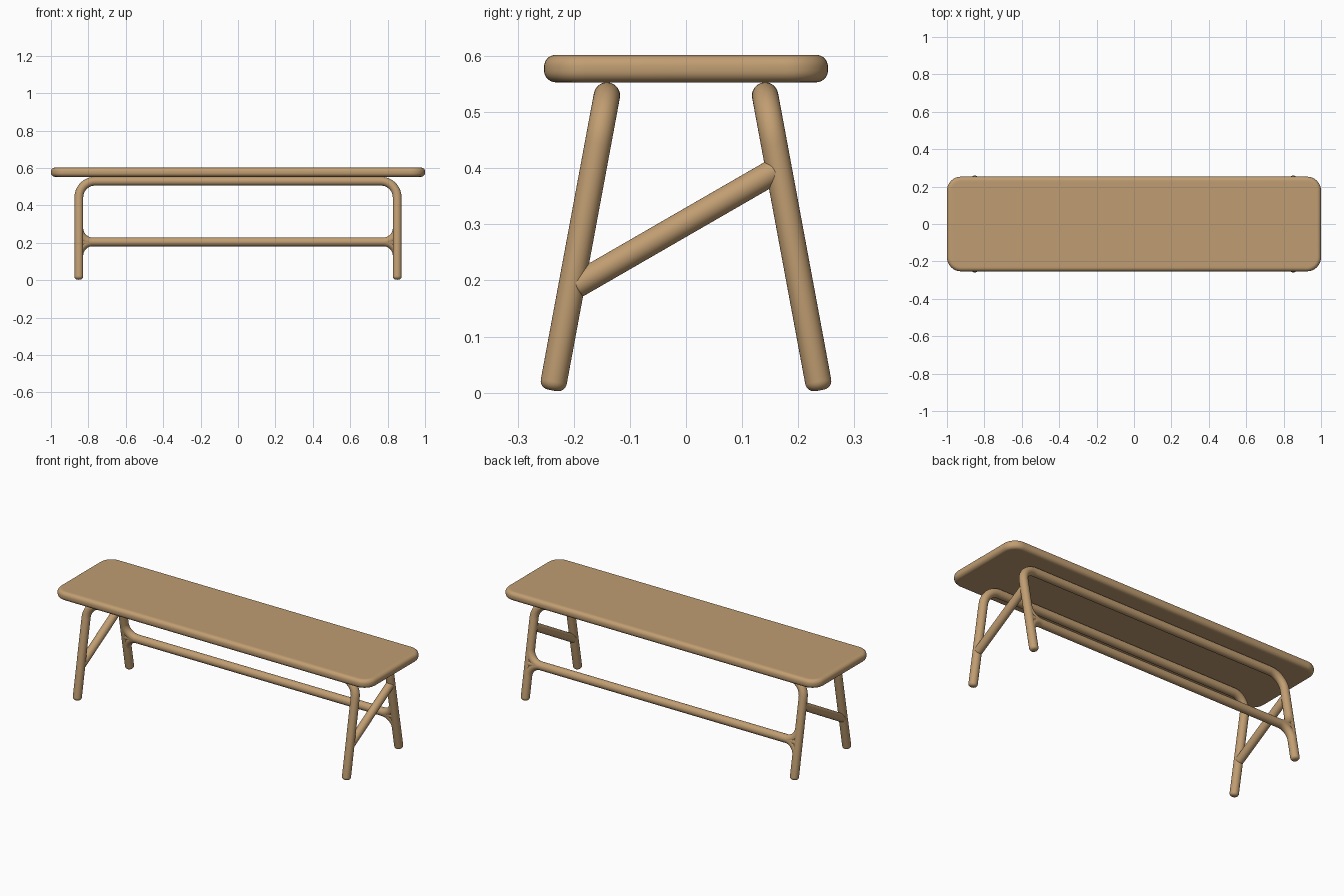
import bpy, bmesh, math
from mathutils import Vector

if "Cube" in bpy.data.objects:
    bpy.data.objects.remove(bpy.data.objects["Cube"])

wood = bpy.data.materials.new("light wood")
wood.diffuse_color = (0.53, 0.34, 0.168, 1)
wood.use_nodes = True
wood.node_tree.nodes["Principled BSDF"].inputs["Base Color"].default_value = wood.diffuse_color

R = 0.0235                       # tube radius
LEG_X = 0.851                    # leg axis
FOOT = Vector((0, 0.2385, 0.004))
TOP = Vector((0, 0.141, 0.5295))
SLOPE = (TOP - FOOT).normalized()
LENGTH = (TOP - FOOT).length


def loft(name, rings):
    """Skin a stack of closed rings and cap both ends."""
    bm = bmesh.new()
    loops = [[bm.verts.new(p) for p in ring] for ring in rings]
    n = len(loops[0])
    for a, b in zip(loops, loops[1:]):
        for i in range(n):
            bm.faces.new((a[i], a[(i + 1) % n], b[(i + 1) % n], b[i]))
    bm.faces.new(loops[0][::-1])
    bm.faces.new(loops[-1])
    bmesh.ops.recalc_face_normals(bm, faces=bm.faces[:])
    mesh = bpy.data.meshes.new(name)
    bm.to_mesh(mesh)
    bm.free()
    mesh.materials.append(wood)
    for p in mesh.polygons:
        p.use_smooth = True
    mesh.set_sharp_from_angle(angle=math.radians(40))
    ob = bpy.data.objects.new(name, mesh)
    bpy.context.collection.objects.link(ob)
    return ob


def tube(name, path, normal, r=R, cap=0.0, sides=32):
    """Sweep a circle along a planar path; cap rounds the end edges."""
    pts = [(p, r) for p in path]
    if cap:
        def end(p, q):
            d = (q - p).normalized()
            out = [(p, r - cap * 1.4)]
            for k in range(7):
                a = math.pi / 2 * k / 6
                out.append((p + d * cap * (1 - math.sin(a)), r - cap * (1 - math.cos(a))))
            return out[:1] + out[:0:-1]
        pts = end(path[0], path[1]) + pts[1:-1] + end(path[-1], path[-2])[::-1]
    rings = []
    n = len(path)
    for p, rad in pts:
        i = min(range(n), key=lambda k: (path[k] - p).length)
        t = (path[min(i + 1, n - 1)] - path[max(i - 1, 0)]).normalized()
        side = normal.cross(t).normalized()
        rings.append([p + rad * (math.cos(a) * side + math.sin(a) * normal)
                      for a in (2 * math.pi * k / sides for k in range(sides))])
    return loft(name, rings)


def arc(cx, cy, rad, a0, a1, steps=14):
    return [(cx + rad * math.cos(math.radians(a0 + (a1 - a0) * k / steps)),
             cy + rad * math.sin(math.radians(a0 + (a1 - a0) * k / steps)))
            for k in range(steps + 1)]


def on_frame(points, sy):
    """Map (x, distance up the leg) onto the leaning frame plane."""
    out = []
    for x, s in points:
        p = FOOT + SLOPE * s
        out.append(Vector((x, sy * p.y, p.z)))
    return out


def plane_normal(sy):
    return Vector((1, 0, 0)).cross(Vector((0, sy * SLOPE.y, SLOPE.z))).normalized()


# Leaning hoop frames: two legs and the top rail in one bent tube
BEND = 0.088
for name, sy in (("front_leg_frame", -1), ("back_leg_frame", 1)):
    c, h = LEG_X - BEND, LENGTH - BEND
    path = [(LEG_X, 0)] + arc(c, h, BEND, 0, 90) + arc(-c, h, BEND, 90, 180) + [(-LEG_X, 0)]
    tube(name, on_frame(path, sy), plane_normal(sy), cap=0.016)

# Back stretcher with curved blends into the legs
S = (0.205 - FOOT.z) / SLOPE.z
BLEND = 0.075
tube("back_stretcher", on_frame([(-LEG_X, S), (LEG_X, S)], 1), plane_normal(1))
for sx in (-1, 1):
    for sv in (-1, 1):
        pts = arc(LEG_X - BLEND, BLEND, BLEND, -90, 0)
        pts = [(sx * x, S + sv * y) for x, y in pts]
        tube("stretcher_blend", on_frame(pts, 1), plane_normal(1), r=R * 0.995)

# Diagonal side braces, low at the front and high at the back
for name, x in (("left_brace", -LEG_X), ("right_brace", LEG_X)):
    tube(name, [Vector((x, -0.197, 0.190)), Vector((x, 0.160, 0.396))],
         Vector((1, 0, 0)), r=0.0228, cap=0.004)

# Seat: rounded rectangle with softly rounded edges
HX, HY, Z0, Z1, CORNER, EDGE = 1.0, 0.253, 0.553, 0.602, 0.075, 0.021


def outline(inset, z):
    cr = CORNER - inset
    cx, cy = HX - CORNER, HY - CORNER
    pts = []
    for sx, sy, a in ((1, 1, 0), (-1, 1, 90), (-1, -1, 180), (1, -1, 270)):
        pts += arc(sx * cx, sy * cy, cr, a, a + 90, 10)
    return [Vector((x, y, z)) for x, y in pts]


steps = [math.pi / 2 * k / 7 for k in range(8)]
lower = [(EDGE * (1 - math.sin(a)), Z0 + EDGE * (1 - math.cos(a))) for a in steps]
upper = [(i, Z0 + Z1 - z) for i, z in reversed(lower)]
profile = [(EDGE + 0.008, Z0)] + lower + upper + [(EDGE + 0.008, Z1)]
loft("seat", [outline(i, z) for i, z in profile])
